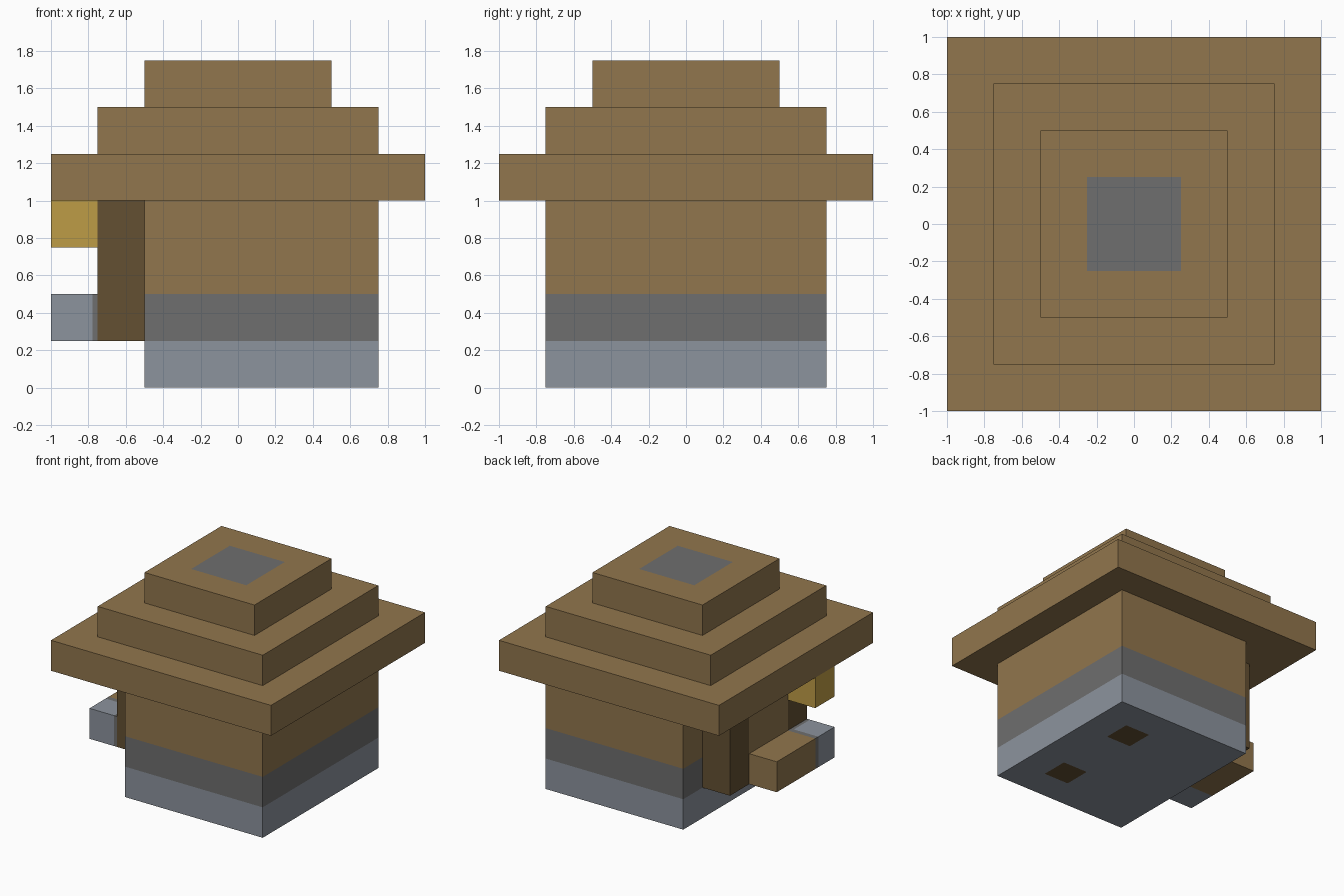
import bpy, bmesh
from mathutils import Vector

old = bpy.data.objects.get("Cube")
if old:
    bpy.data.objects.remove(old, do_unlink=True)


def material(name, rgb):
    m = bpy.data.materials.new(name)
    m.use_nodes = True
    m.diffuse_color = (*rgb, 1)
    m.node_tree.nodes["Principled BSDF"].inputs["Base Color"].default_value = (*rgb, 1)
    return m


brown = material("brown wood", (0.283, 0.181, 0.074))
dark = material("dark wood", (0.127, 0.080, 0.032))
grey = material("grey stone", (0.156, 0.156, 0.156))
pale = material("pale blue stone", (0.262, 0.292, 0.337))
yellow = material("yellow lamp", (0.515, 0.332, 0.061))


def box(name, lo, hi, mats, cuts=(), rule=None):
    """Box from corner to corner, cut by axis planes, coloured by a rule on (centre, normal)."""
    lo, hi = Vector(lo), Vector(hi)
    bm = bmesh.new()
    bmesh.ops.create_cube(bm, size=1)
    for v in bm.verts:
        v.co = [(a + b) / 2 + c * (b - a) for a, b, c in zip(lo, hi, v.co)]
    for axis, pos in cuts:
        normal = Vector([float(i == axis) for i in range(3)])
        bmesh.ops.bisect_plane(bm, geom=bm.verts[:] + bm.edges[:] + bm.faces[:],
                               plane_co=normal * pos, plane_no=normal)
    bm.normal_update()
    if rule:
        for f in bm.faces:
            f.material_index = rule(f.calc_center_median(), f.normal)
    mesh = bpy.data.meshes.new(name)
    bm.to_mesh(mesh)
    bm.free()
    for m in mats:
        mesh.materials.append(m)
    obj = bpy.data.objects.new(name, mesh)
    bpy.context.collection.objects.link(obj)
    return obj


# Walls: pale footing, grey course, brown upper part, dark post ends underneath
def wall_rule(c, n):
    if n.z < -0.5:
        return 3 if 0.26 < c.x < 0.49 and 0.26 < abs(c.y) < 0.49 else 0
    return 0 if c.z < 0.25 else 1 if c.z < 0.5 else 2


wall_cuts = [(2, 0.25), (2, 0.5), (0, 0.26), (0, 0.49)]
wall_cuts += [(1, s * p) for s in (-1, 1) for p in (0.26, 0.49)]
box("walls", (-0.5, -0.75, 0), (0.75, 0.75, 1), [pale, grey, brown, dark], wall_cuts, wall_rule)

# Stepped roof, with the chimney opening flush in the top step
box("roof_eaves", (-1, -1, 1), (1, 1, 1.25), [brown])
box("roof_middle", (-0.75, -0.75, 1.25), (0.75, 0.75, 1.5), [brown])
box("roof_top", (-0.5, -0.5, 1.5), (0.5, 0.5, 1.75), [brown, grey],
    [(a, s * 0.25) for a in (0, 1) for s in (-1, 1)],
    lambda c, n: int(n.z > 0.5 and max(abs(c.x), abs(c.y)) < 0.25))

# Doorway: two dark posts with a panel between them
for label, y in (("back", 0.25), ("front", -0.5)):
    box(label + "_door_post", (-0.75, y, 0.25), (-0.5, y + 0.25, 1), [dark])
box("door_panel", (-0.75, -0.25, 0.25), (-0.5, 0.25, 1), [brown])

# Step outside the door, stone block with a darker edge, and lamp
box("door_step", (-1, -0.25, 0.25), (-0.75, 0.25, 0.5), [brown])
box("stone_block", (-1, -0.5, 0.25), (-0.75, -0.25, 0.5), [pale, grey],
    [(0, -0.777), (1, -0.29)],
    lambda c, n: int(n.z > -0.5 and (c.x > -0.777 or c.y > -0.29)))
box("lamp", (-1, -0.5, 0.75), (-0.75, -0.25, 1), [yellow])
